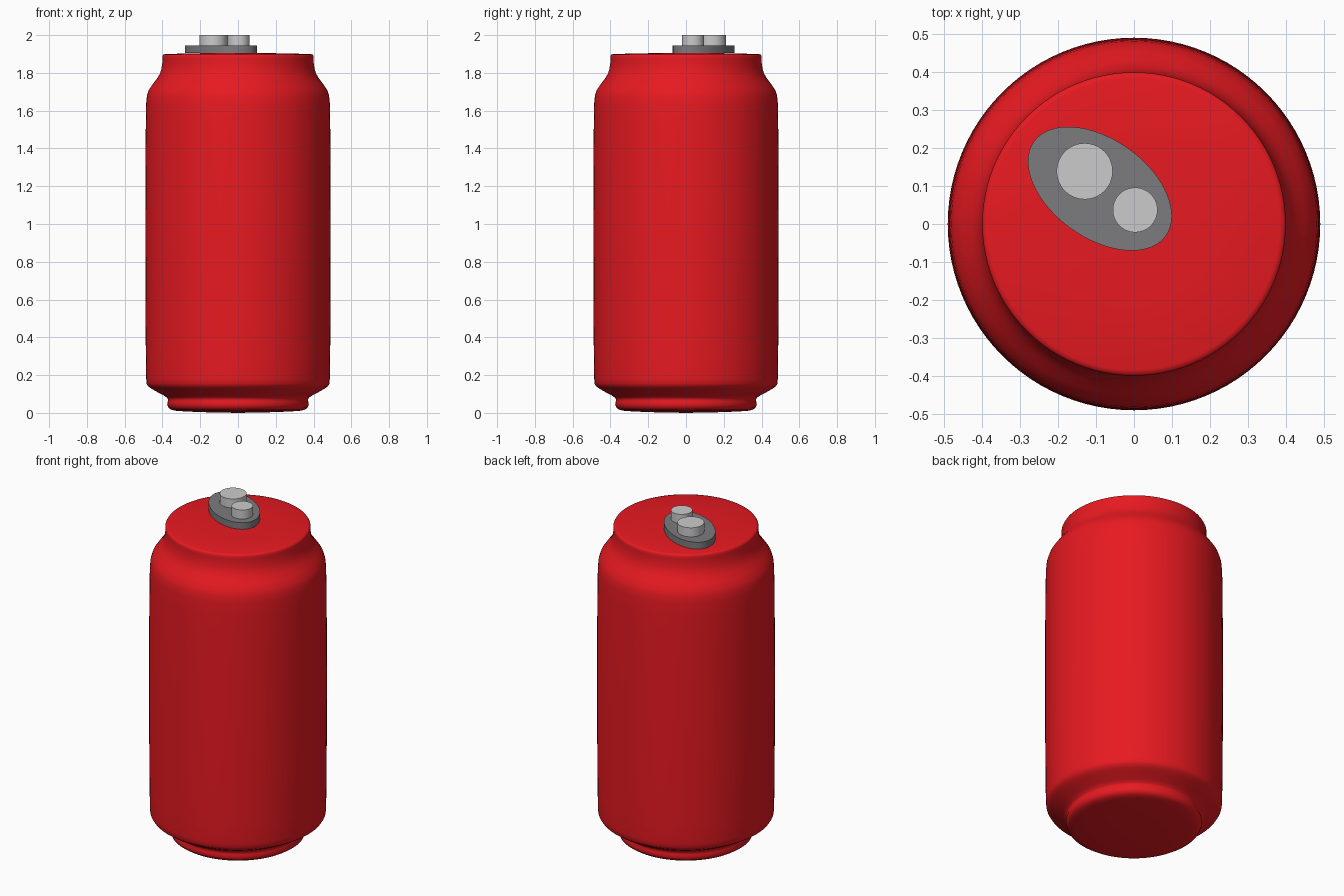
import bpy, bmesh
from math import radians, pi
from mathutils import Matrix

if "Cube" in bpy.data.objects:
    bpy.data.objects.remove(bpy.data.objects["Cube"])


def material(name, rgb):
    m = bpy.data.materials.new(name)
    m.diffuse_color = (*rgb, 1)
    m.use_nodes = True
    m.node_tree.nodes["Principled BSDF"].inputs["Base Color"].default_value = m.diffuse_color
    return m


def finish(bm, name, mat=None, angle=30):
    bmesh.ops.recalc_face_normals(bm, faces=bm.faces)
    me = bpy.data.meshes.new(name)
    bm.to_mesh(me)
    bm.free()
    ob = bpy.data.objects.new(name, me)
    bpy.context.collection.objects.link(ob)
    if mat:
        me.materials.append(mat)
    bpy.ops.object.select_all(action='DESELECT')
    ob.select_set(True)
    bpy.context.view_layer.objects.active = ob
    bpy.ops.object.shade_smooth_by_angle(angle=radians(angle))
    return ob


def lathe(name, profile, mat, steps=96):
    bm = bmesh.new()
    vs = [bm.verts.new((r, 0, z)) for r, z in profile]
    es = [bm.edges.new(p) for p in zip(vs, vs[1:])]
    bmesh.ops.spin(bm, geom=vs + es, cent=(0, 0, 0), axis=(0, 0, 1),
                   angle=2 * pi, steps=steps, use_merge=True)
    bmesh.ops.remove_doubles(bm, verts=bm.verts, dist=1e-5)
    return finish(bm, name, mat, 50)


def disc(name, x, y, z0, z1, rx, ry, turn=0, mat=None):
    bm = bmesh.new()
    m = (Matrix.Translation((x, y, (z0 + z1) / 2))
         @ Matrix.Rotation(radians(turn), 4, 'Z')
         @ Matrix.Diagonal((rx, ry, z1 - z0, 1)))
    bmesh.ops.create_cone(bm, cap_ends=True, segments=64, radius1=1,
                          radius2=1, depth=1, matrix=m)
    return finish(bm, name, mat)


red = material("red_paint", (0.8, 0.01, 0.015))
dark = material("dark_metal", (0.2, 0.2, 0.21))

# Can body: foot, flared base, gently bulging wall, shoulder, neck and lid
lathe("can_body", [
    (0, 0.0), (0.2, 0.004), (0.32, 0.01), (0.352, 0.016), (0.368, 0.027),
    (0.375, 0.045), (0.372, 0.06), (0.37, 0.07), (0.375, 0.08),
    (0.395, 0.093), (0.43, 0.112), (0.458, 0.128), (0.476, 0.141),
    (0.484, 0.155), (0.486, 0.18), (0.488, 0.3), (0.49, 0.6), (0.491, 0.95),
    (0.49, 1.3), (0.488, 1.55), (0.486, 1.64), (0.482, 1.68), (0.472, 1.71),
    (0.452, 1.74), (0.43, 1.768), (0.415, 1.793), (0.406, 1.82),
    (0.401, 1.85), (0.4, 1.875), (0.4, 1.89), (0.396, 1.897),
    (0.385, 1.9), (0.2, 1.904), (0, 1.906)], red)

# Pull tab: oval plate with two round studs
disc("tab_plate", -0.09, 0.093, 1.904, 1.945, 0.214, 0.13, -35.5, dark)
for name, x, y, r in (("large_stud", -0.13, 0.139, 0.074),
                      ("small_stud", 0.003, 0.037, 0.059)):
    disc(name, x, y, 1.935, 2.0, r, r)
